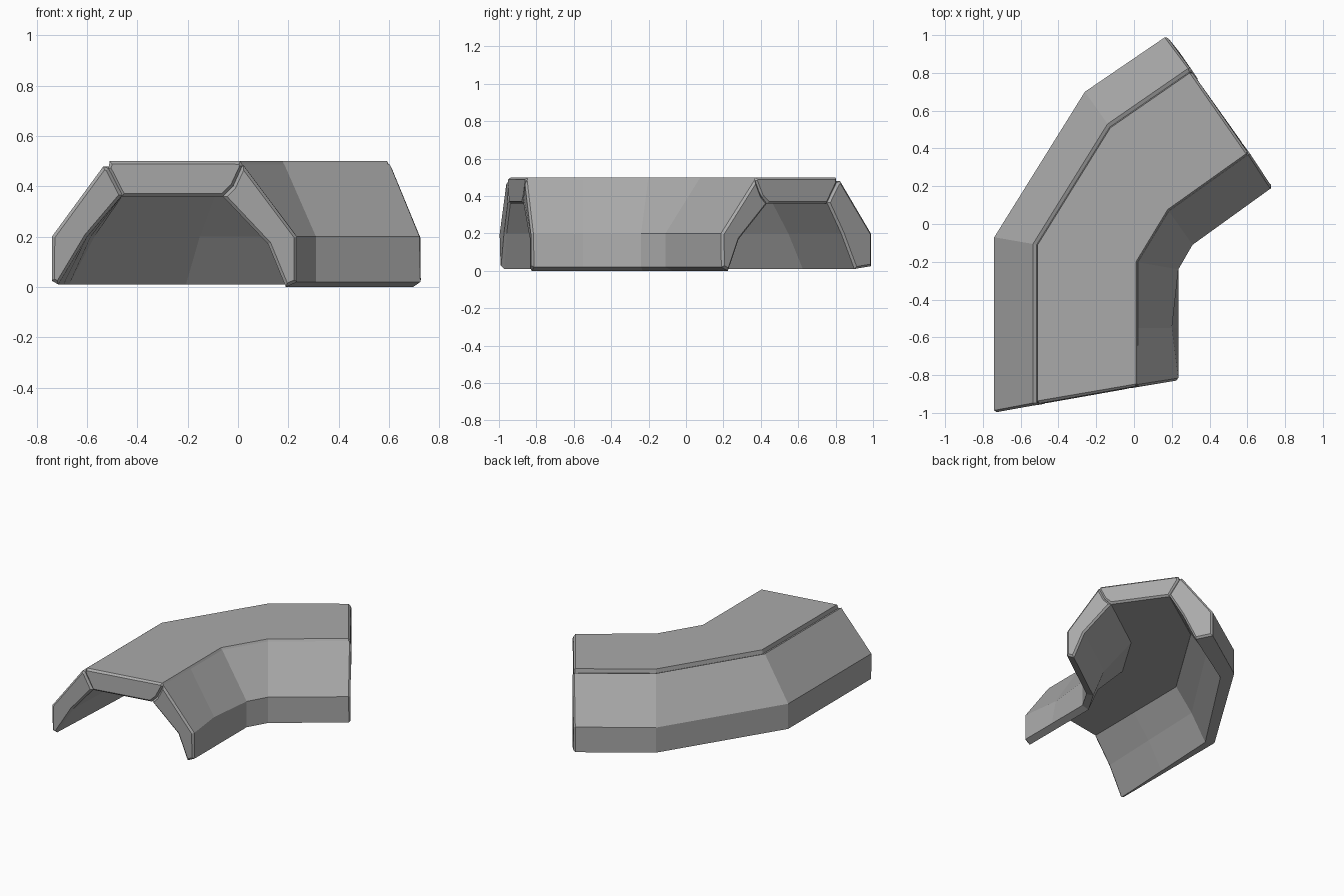
import bpy
import bmesh
import random
from mathutils import Vector

random.seed(4)
cube = bpy.data.objects.get("Cube")
if cube:
    bpy.data.objects.remove(cube, do_unlink=True)

# Single stone material
stone = bpy.data.materials.new("grey stone")
stone.use_nodes = True
grey = (0.4, 0.4, 0.4, 1)
stone.diffuse_color = grey
stone.node_tree.nodes["Principled BSDF"].inputs["Base Color"].default_value = grey

# Cross lines of the bent tunnel: outer edge to inner edge of the bend
stations = [
    (Vector((-0.74, -1.0)), Vector((0.235, -0.83))),
    (Vector((-0.74, -0.55)), Vector((0.235, -0.55))),
    (Vector((-0.74, -0.07)), Vector((0.235, -0.24))),
    (Vector((-0.26, 0.70)), Vector((0.31, -0.11))),
    (Vector((0.18, 1.0)), Vector((0.74, 0.20))),
]
LAST = len(stations) - 1


def sweep(name, profile, dent=None):
    """Sweep a profile of (x at the front end, z, inward shift at the far end)."""
    bm = bmesh.new()
    rings = []
    for s, (outer, inner) in enumerate(stations):
        ring = []
        for i, (x, z, shift) in enumerate(profile):
            t = (x + 0.74) / 0.975 + shift * s / LAST
            if dent and s == 1 and i == dent:
                t -= 0.035
            p = outer.lerp(inner, t)
            # Worn, slightly uneven end faces
            if s in (0, LAST):
                nxt = stations[1] if s == 0 else stations[LAST - 1]
                along = (nxt[0].lerp(nxt[1], t) - p).normalized()
                p += along * random.uniform(0, 0.012)
            ring.append(bm.verts.new((p.x, p.y, z)))
        rings.append(ring)
    n = len(profile)
    for a, b in zip(rings, rings[1:]):
        for i in range(n):
            j = (i + 1) % n
            bm.faces.new((a[i], a[j], b[j], b[i]))
    caps = [bm.faces.new(rings[0]), bm.faces.new(rings[-1])]
    bmesh.ops.recalc_face_normals(bm, faces=bm.faces)
    # Chipped rims at both ends
    rims = list({e for f in caps for e in f.edges})
    bmesh.ops.bevel(bm, geom=rims, offset=0.012, segments=1, affect='EDGES')
    mesh = bpy.data.meshes.new(name)
    bm.to_mesh(mesh)
    bm.free()
    mesh.materials.append(stone)
    obj = bpy.data.objects.new(name, mesh)
    bpy.context.collection.objects.link(obj)
    return obj


# Outer wall, with a small step below the roof slab
sweep("outer_wall", [
    (-0.74, 0.025, 0), (-0.74, 0.2, 0), (-0.535, 0.48, 0), (-0.515, 0.472, 0),
    (-0.46, 0.365, 0.01), (-0.6, 0.2, 0.06), (-0.715, 0.01, 0.09)])

# Flat roof slab
sweep("roof", [
    (-0.515, 0.472, 0), (-0.51, 0.5, 0), (0.01, 0.5, 0), (0.02, 0.482, 0),
    (-0.02, 0.4, 0), (-0.06, 0.36, 0), (-0.46, 0.36, 0.01)])

# Inner wall, with a worn hollow on its shoulder
sweep("inner_wall", [
    (0.02, 0.487, 0), (0.235, 0.2, 0), (0.235, 0.02, 0), (0.19, 0.0, 0),
    (0.12, 0.17, 0), (-0.06, 0.36, 0), (-0.02, 0.4, 0)], dent=1)
